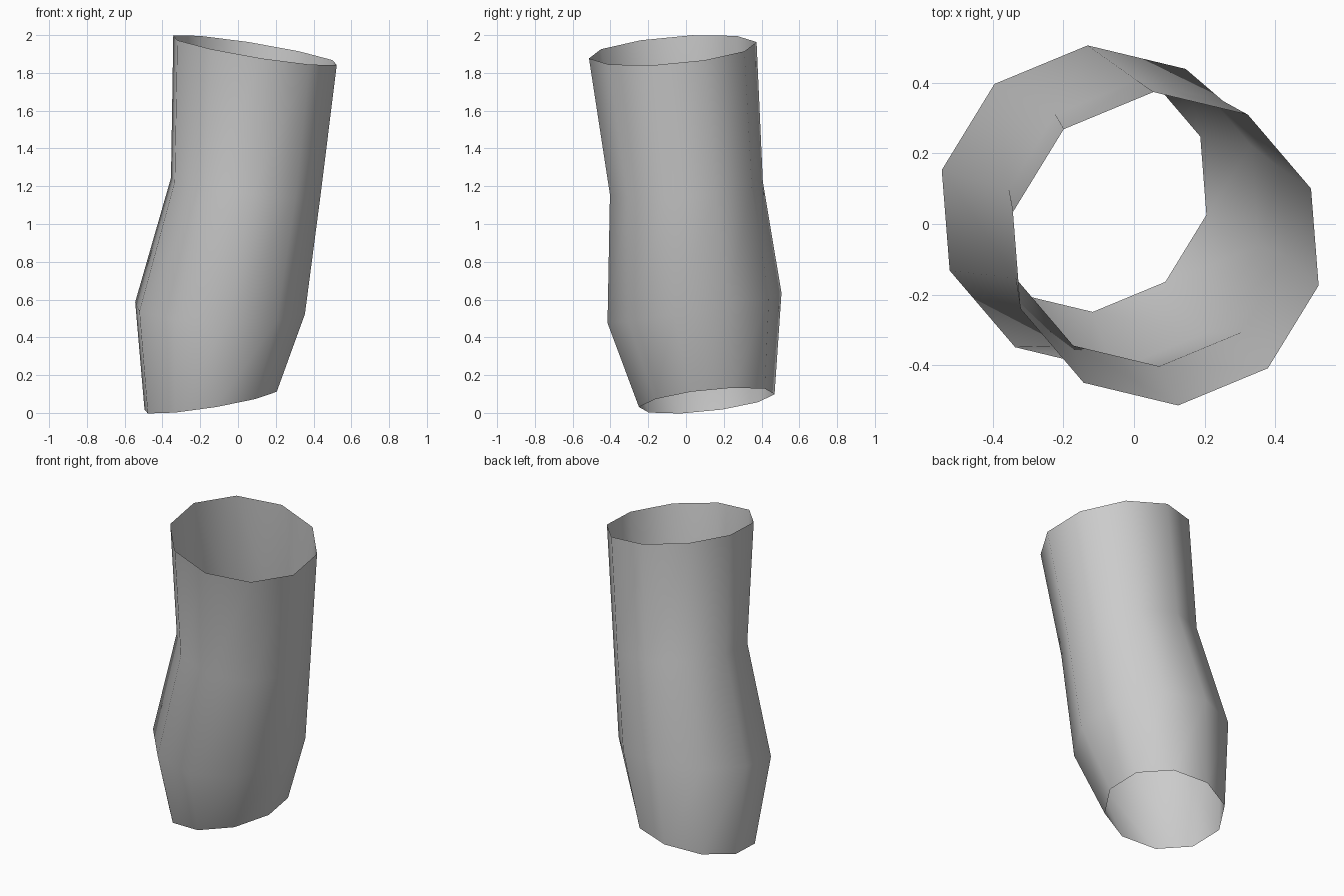
import bpy
import bmesh
from math import cos, sin, tau, radians

cube = bpy.data.objects.get("Cube")
if cube:
    bpy.data.objects.remove(cube, do_unlink=True)

SIDES = 10
START = radians(-13.5)

# Tilted rings from bottom to top: centre x, y, z, radius, slope along x, slope along y
RINGS = [
    (-0.145, 0.11, 0.065, 0.36, 0.16, 0.108),
    (-0.095, 0.045, 0.555, 0.462, -0.03, 0.17),
    (0.04, 0.002, 1.19, 0.406, -0.12, 0.075),
    (0.09, -0.07, 1.92, 0.445, -0.163, 0.085),
]

# Plain grey
grey = bpy.data.materials.new("plain_grey")
grey.use_nodes = True
colour = (0.6, 0.6, 0.6, 1.0)
grey.diffuse_color = colour
grey.node_tree.nodes["Principled BSDF"].inputs["Base Color"].default_value = colour


def add_ring(bm, cx, cy, cz, radius, slope_x, slope_y):
    ring = []
    for i in range(SIDES):
        angle = START + tau * i / SIDES
        dx, dy = radius * cos(angle), radius * sin(angle)
        ring.append(bm.verts.new((cx + dx, cy + dy, cz + slope_x * dx + slope_y * dy)))
    return ring


# Bent sleeve, open at both ends
bm = bmesh.new()
rings = [add_ring(bm, *ring) for ring in RINGS]
for low, high in zip(rings, rings[1:]):
    for i in range(SIDES):
        j = (i + 1) % SIDES
        bm.faces.new((low[i], low[j], high[j], high[i]))
for face in bm.faces:
    face.smooth = True
mesh = bpy.data.meshes.new("bent_sleeve")
bm.to_mesh(mesh)
bm.free()
mesh.materials.append(grey)
sleeve = bpy.data.objects.new("bent_sleeve", mesh)
bpy.context.collection.objects.link(sleeve)
